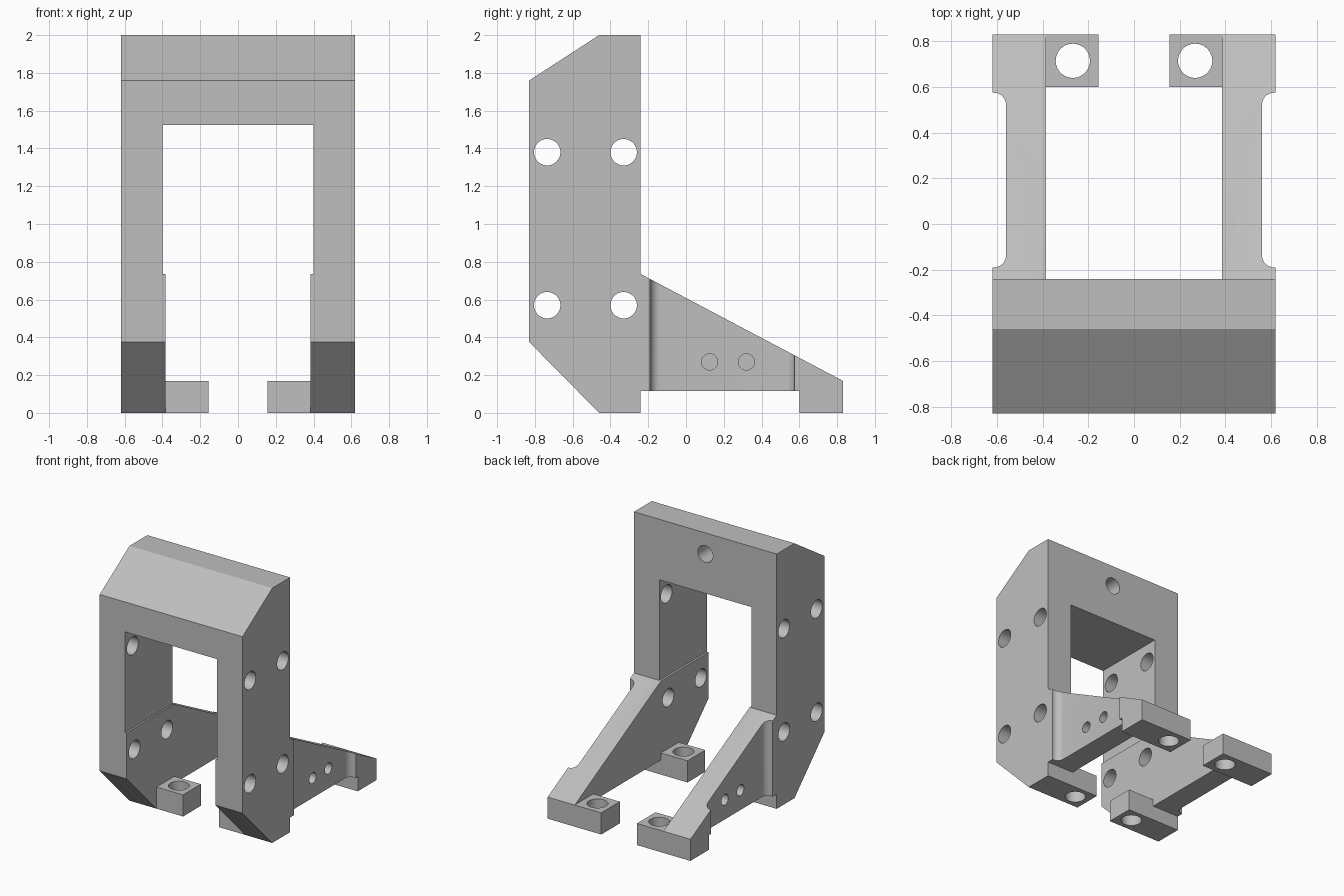
import bpy, bmesh, math
from mathutils import Vector

cube = bpy.data.objects.get("Cube")
if cube:
    bpy.data.objects.remove(cube, do_unlink=True)

grey = bpy.data.materials.new("light grey metal")
grey.use_nodes = True
colour = (0.52, 0.52, 0.52, 1)
grey.diffuse_color = colour
grey.node_tree.nodes["Principled BSDF"].inputs["Base Color"].default_value = colour


def prism(name, points, axis, lo, hi):
    """Extrude a closed 2D outline along one axis; the outline uses the other two in order."""
    def place(p, depth):
        c = list(p)
        c.insert("xyz".index(axis), depth)
        return Vector(c)
    bm = bmesh.new()
    face = bm.faces.new([bm.verts.new(place(p, lo)) for p in points])
    top = bmesh.ops.extrude_face_region(bm, geom=[face])["geom"]
    shift = place((0, 0), hi - lo)
    bmesh.ops.translate(bm, vec=shift, verts=[g for g in top if isinstance(g, bmesh.types.BMVert)])
    bmesh.ops.recalc_face_normals(bm, faces=bm.faces)
    mesh = bpy.data.meshes.new(name)
    bm.to_mesh(mesh)
    bm.free()
    mesh.materials.append(grey)
    obj = bpy.data.objects.new(name, mesh)
    bpy.context.collection.objects.link(obj)
    return obj


def arc(cx, cy, r, start, end, steps):
    angles = [math.radians(start + (end - start) * i / steps) for i in range(steps + 1)]
    return [(cx + r * math.cos(a), cy + r * math.sin(a)) for a in angles]


def box(x0, x1, y0, y1):
    return [(x0, y0), (x1, y0), (x1, y1), (x0, y1)]


def cut(points, axis, lo, hi):
    cutter = prism("cutter", points, axis, lo, hi)
    cutter.hide_render = True
    mod = body.modifiers.new("cut", "BOOLEAN")
    mod.operation, mod.solver, mod.object = "DIFFERENCE", "EXACT", cutter
    bpy.ops.object.modifier_apply(modifier=mod.name)
    bpy.data.objects.remove(cutter, do_unlink=True)


def drill(a, b, r, axis, lo, hi):
    cut(arc(a, b, r, 0, 360, 40)[:-1], axis, lo, hi)


# Side silhouette: upright frame, sloping rear legs and feet
side = [(-0.46, 2), (-0.24, 2), (-0.24, 0.735), (0.83, 0.17), (0.83, 0), (0.6, 0),
        (0.6, 0.115), (-0.24, 0.115), (-0.24, 0), (-0.46, 0), (-0.83, 0.375), (-0.83, 1.76)]
body = prism("bracket_frame", side, "x", -0.62, 0.62)
bpy.context.view_layer.objects.active = body
body.select_set(True)

# Stepped window, narrowed at the bottom to leave the four feet
half = [(0.155, -0.1), (0.155, 0.17), (0.385, 0.17), (0.385, 0.735), (0.4, 0.735), (0.4, 1.525)]
cut(half + [(-x, z) for x, z in reversed(half)], "y", -1, 1)

# Clear the space between and ahead of the feet
cut(box(-0.385, 0.385, -0.24, 0.6), "z", -0.1, 0.3)
cut(box(-0.385, 0.385, -1, -0.46), "z", -0.1, 0.5)

# Crossbar: blind hole in the back
drill(0, 1.835, 0.065, "y", -0.44, -0.2)

# Upright side mounting holes
for y in (-0.735, -0.33):
    for z in (0.57, 1.38):
        drill(y, z, 0.07, "x", -0.8, 0.8)

for s in (-1, 1):
    # Rounded relief on the outside of each rear leg
    pocket = ([(0.7, -0.19)] + arc(0.613, -0.138, 0.052, 270, 180, 8)
              + arc(0.613, 0.523, 0.052, 180, 90, 8) + [(0.7, 0.575)])
    cut([(s * x, y) for x, y in pocket], "z", -0.1, 1)
    # Small blind holes in the relief
    for y in (0.125, 0.32):
        drill(y, 0.27, 0.043, "x", *sorted((s * 0.44, s * 0.7)))
    # Vertical bolt holes in the feet
    for y in (-0.35, 0.715):
        drill(s * 0.268, y, 0.075, "z", -0.1, 0.25)

bpy.ops.object.shade_smooth_by_angle(angle=math.radians(30))
